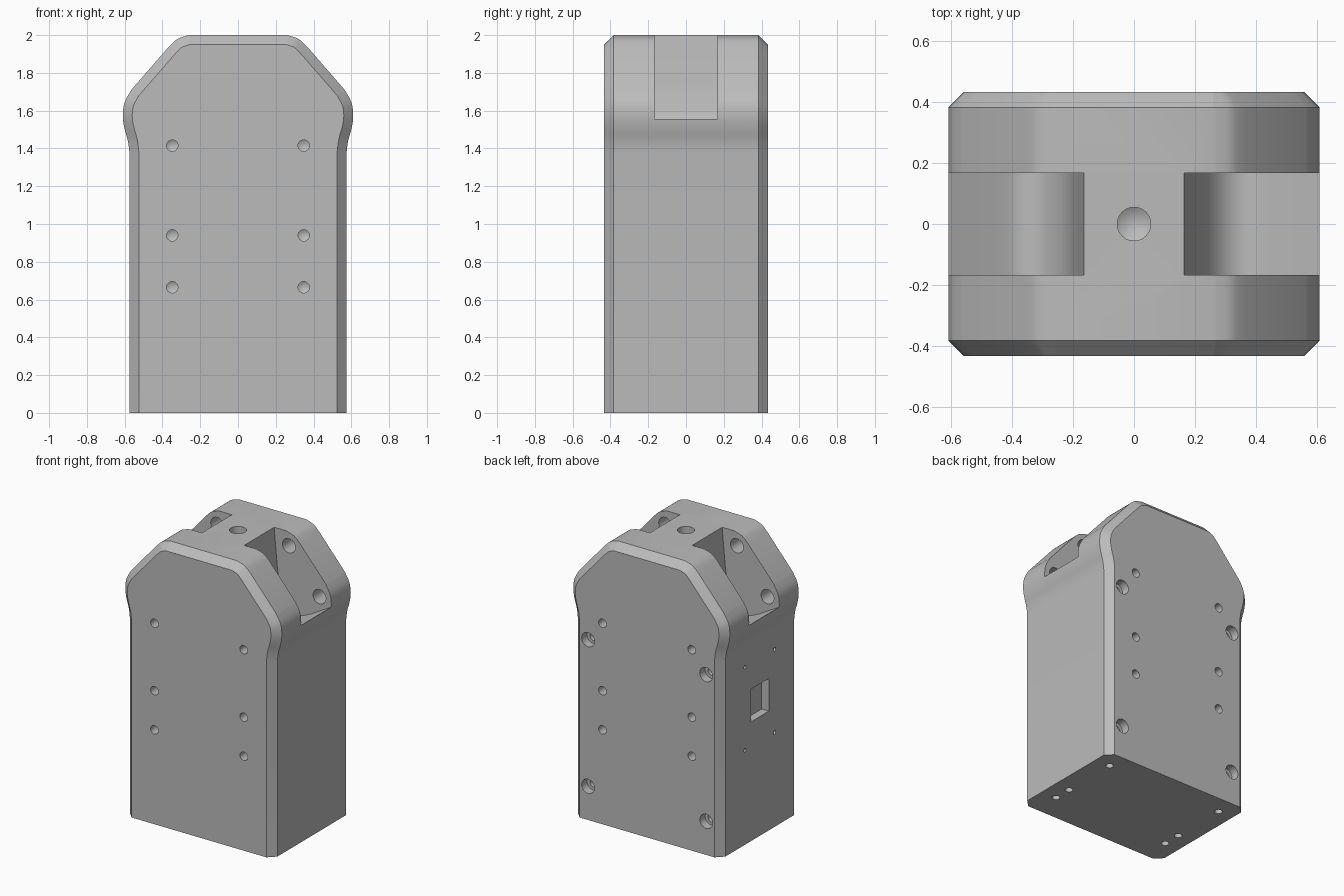
import bpy, bmesh, math
from mathutils import Vector, Matrix

if "Cube" in bpy.data.objects:
    bpy.data.objects.remove(bpy.data.objects["Cube"], do_unlink=True)

grey = bpy.data.materials.new("plain grey")
grey.use_nodes = True
grey.diffuse_color = (0.5, 0.5, 0.5, 1)
grey.node_tree.nodes["Principled BSDF"].inputs["Base Color"].default_value = (0.5, 0.5, 0.5, 1)


def finish(bm, name):
    bmesh.ops.recalc_face_normals(bm, faces=bm.faces)
    me = bpy.data.meshes.new(name)
    bm.to_mesh(me)
    bm.free()
    me.materials.append(grey)
    ob = bpy.data.objects.new(name, me)
    bpy.context.scene.collection.objects.link(ob)
    return ob


def loft(bm, loops):
    """Skin a row of matching closed loops and cap both ends."""
    rings = [[bm.verts.new(p) for p in loop] for loop in loops]
    n = len(rings[0])
    for a, b in zip(rings, rings[1:]):
        for i in range(n):
            j = (i + 1) % n
            bm.faces.new((a[i], a[j], b[j], b[i]))
    bm.faces.new(rings[0])
    bm.faces.new(rings[-1])


def smooth_curve(pts, steps=4):
    """Catmull-Rom through a few points."""
    pts = [Vector(p) for p in pts]
    ext = [pts[0]] + pts + [pts[-1]]
    out = []
    for p0, p1, p2, p3 in zip(ext, ext[1:], ext[2:], ext[3:]):
        for k in range(steps):
            t = k / steps
            out.append(0.5 * (2 * p1 + (p2 - p0) * t + (2 * p0 - 5 * p1 + 4 * p2 - p3) * t * t
                              + (3 * p1 - p0 - 3 * p2 + p3) * t ** 3))
    return out + [pts[-1]]


# Half outline of the housing, bottom to top
shoulder = smooth_curve([(.575, 1.38), (.583, 1.44), (.602, 1.51), (.61, 1.575),
                         (.60, 1.645), (.565, 1.71)])
crown = smooth_curve([(.365, 1.94), (.32, 1.98), (.26, 2.0)])
half = [Vector((.575, 0))] + shoulder + crown


def inset(pts, d):
    """Offset the half outline inwards, keeping the flat base at z = 0."""
    out = []
    for i, p in enumerate(pts):
        if i == 0:
            t = Vector((0, 1))
        elif i == len(pts) - 1:
            t = Vector((-1, 0))
        else:
            t = ((p - pts[i - 1]).normalized() + (pts[i + 1] - p).normalized()).normalized()
        out.append(p - d * Vector((t.y, -t.x)))
    return out


def outline(d, y):
    h = inset(half, d)
    return [(p.x, y, p.y) for p in h] + [(-p.x, y, p.y) for p in reversed(h)]


bm = bmesh.new()
loft(bm, [outline(.05, -.433), outline(0, -.383), outline(0, .383), outline(.05, .433)])
housing = finish(bm, "housing")

# Two side slots with a rounded, inward sloping floor
floor = smooth_curve([(.19, 1.72), (.225, 1.56), (.29, 1.465), (.37, 1.435), (.45, 1.465)])
slot = [Vector((.8, 2.2)), Vector((.165, 2.2)), Vector((.165, 2.0))] + floor + \
       [Vector((.61, 1.556)), Vector((.8, 1.66))]
bm = bmesh.new()
for s in (1, -1):
    loft(bm, [[(s * p.x, y, p.y) for p in slot] for y in (-.167, .167)])
slot_cutter = finish(bm, "slot_cutter")

# Drilled holes, each a turned profile of (radius, depth) steps ending in a cone tip
bm = bmesh.new()


def drill(pos, direction, steps, tip, n=24):
    rot = Vector(direction).to_track_quat('Z', 'Y').to_matrix().to_4x4()
    m = Matrix.Translation(pos) @ rot
    rings = [[bm.verts.new(m @ Vector((r * math.cos(math.tau * i / n),
                                       r * math.sin(math.tau * i / n), d)))
              for i in range(n)] for r, d in steps]
    end = bm.verts.new(m @ Vector((0, 0, tip)))
    bm.faces.new(rings[0])
    for i in range(n):
        j = (i + 1) % n
        for a, b in zip(rings, rings[1:]):
            bm.faces.new((a[i], a[j], b[j], b[i]))
        bm.faces.new((rings[-1][i], rings[-1][j], end))


def plain(r, depth):
    return [(r, -.05), (r, depth)], depth + r * .6


drill((0, 0, 2), (0, 0, -1), *plain(.055, .2))
for s in (1, -1):
    # Panel screws front and back
    for z in (1.415, .94, .665):
        for f in (1, -1):
            drill((s * .348, f * .433, z), (0, -f, 0), *plain(.03, .1))
    # Counterbored back screws
    for z in (1.27, .237):
        drill((s * .46, .433, z), (0, -1, 0), [(.05, -.05), (.05, .06), (.028, .06), (.028, .15)], .165)
    # Base screws
    for y in (.30, -.105, -.235):
        drill((s * .458, y, 0), (0, 0, 1), *plain(.025, .1))
    # Pivot holes in the slot walls
    for x, z in ((.28, 1.9), (.518, 1.605)):
        for f in (1, -1):
            drill((s * x, f * .167, z), (0, f, 0), *plain(.05, .12))
    # Small screws around the side window
    for z in (1.25, .665):
        drill((-.575, s * .165, z), (1, 0, 0), *plain(.013, .06))
hole_cutter = finish(bm, "hole_cutter")

# Recessed window on one side
bm = bmesh.new()
bmesh.ops.create_cube(bm, size=1, matrix=Matrix.Translation((-.575, 0, .955))
                      @ Matrix.Diagonal((.11, .2, .23, 1)))
window_cutter = finish(bm, "window_cutter")

for cutter in (slot_cutter, hole_cutter, window_cutter):
    cutter.hide_render = True
    cutter.hide_viewport = True
    cutter.display_type = 'WIRE'
    mod = housing.modifiers.new(cutter.name, 'BOOLEAN')
    mod.operation = 'DIFFERENCE'
    mod.solver = 'EXACT'
    mod.object = cutter

# Bake the cuts, then smooth the curved faces and remove the cutters
dg = bpy.context.evaluated_depsgraph_get()
cut_mesh = bpy.data.meshes.new_from_object(housing.evaluated_get(dg))
housing.modifiers.clear()
housing.data = cut_mesh
for cutter in (slot_cutter, hole_cutter, window_cutter):
    bpy.data.objects.remove(cutter, do_unlink=True)
bpy.context.view_layer.objects.active = housing
housing.select_set(True)
bpy.ops.object.shade_smooth_by_angle(angle=math.radians(30))
